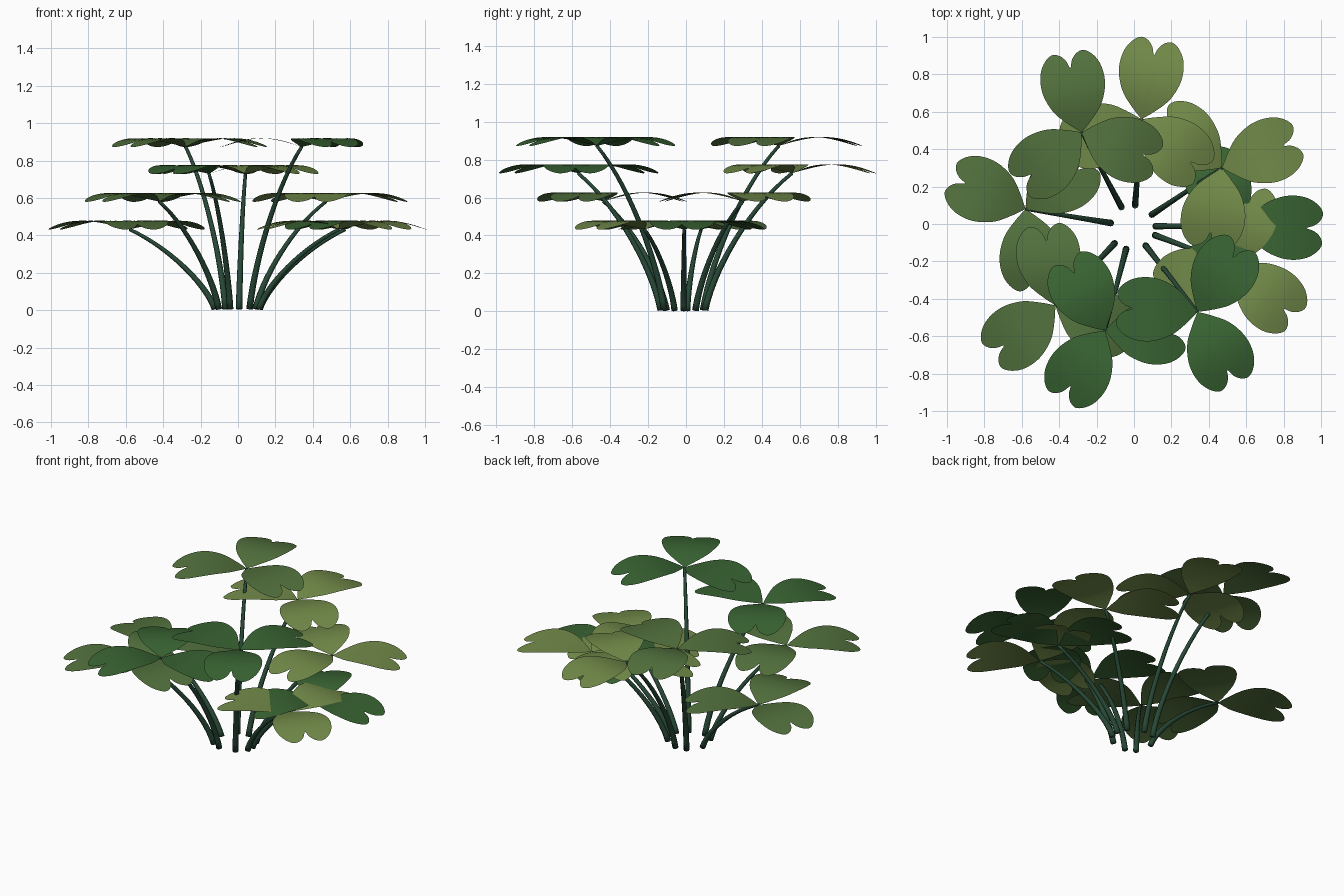
import bpy, bmesh
from math import sin, cos, pi, radians
from mathutils import Vector

if "Cube" in bpy.data.objects:
    bpy.data.objects.remove(bpy.data.objects["Cube"])


def material(name, rgb):
    m = bpy.data.materials.new(name)
    m.diffuse_color = (*rgb, 1)
    m.use_nodes = True
    m.node_tree.nodes["Principled BSDF"].inputs["Base Color"].default_value = m.diffuse_color
    return m


LIGHT = material("light_leaf", (0.17, 0.26, 0.068))
MID = material("mid_leaf", (0.085, 0.165, 0.047))
DARK = material("dark_leaf", (0.04, 0.125, 0.032))
STEM = material("stem_green", (0.02, 0.065, 0.037))

# Half outline of one heart-shaped leaflet: distance from stem, half width
HALF = [(0, 0), (.05, .057), (.12, .122), (.2, .16), (.275, .172), (.35, .16),
        (.405, .127), (.433, .085), (.422, .045), (.39, .016), (.35, 0)]


def smooth_outline(pts, steps=4):
    p = [Vector(q) for q in pts]
    p = [p[0] * 2 - p[1]] + p + [Vector((pts[-2][0], -pts[-2][1]))]
    out = []
    for a, b, c, d in zip(p, p[1:], p[2:], p[3:]):
        for k in range(steps):
            t = k / steps
            out.append(0.5 * (2 * b + (c - a) * t + (2 * a - 5 * b + 4 * c - d) * t * t
                              + (3 * b - a - 3 * c + d) * t ** 3))
    return out[1:] + [p[-2]]


side = smooth_outline(HALF)
OUTLINE = side + [Vector((q.x, -q.y)) for q in reversed(side[:-1])]


def finish(bm, name, mat):
    me = bpy.data.meshes.new(name)
    bm.to_mesh(me)
    bm.free()
    me.materials.append(mat)
    for f in me.polygons:
        f.use_smooth = True
    ob = bpy.data.objects.new(name, me)
    bpy.context.collection.objects.link(ob)


# Three arched leaflets meeting on top of a stem
def leaf(name, centre, turn, mat, rings=8):
    bm = bmesh.new()
    for n in range(3):
        a = radians(turn + 120 * n)

        def place(q):
            z = 0.046 * sin(pi * q.x / 0.43)
            return centre + Vector((q.x * cos(a) - q.y * sin(a),
                                    q.x * sin(a) + q.y * cos(a), z))

        hub = bm.verts.new(centre)
        prev = None
        for r in range(1, rings + 1):
            ring = [bm.verts.new(place(q * (r / rings))) for q in OUTLINE]
            for i in range(len(ring) - 1):
                if prev:
                    bm.faces.new((prev[i + 1], prev[i], ring[i], ring[i + 1]))
                else:
                    bm.faces.new((ring[i + 1], hub, ring[i]))
            prev = ring
    bmesh.ops.recalc_face_normals(bm, faces=bm.faces)
    bm.normal_update()
    for f in bm.faces:
        if f.normal.z < 0:
            f.normal_flip()
    finish(bm, name, mat)


# Tapered stem along a cubic curve from the ground to the leaf
def stem(name, base, top, sides=8, steps=14):
    d = top - base
    p1 = base + Vector((d.x * .1, d.y * .1, d.z * .3))
    p2 = base + Vector((d.x * .52, d.y * .52, d.z * .76))
    bm = bmesh.new()
    prev = None
    for k in range(steps + 1):
        t = k / steps
        s = 1 - t
        c = base * s ** 3 + p1 * 3 * s * s * t + p2 * 3 * s * t * t + top * t ** 3
        tan = (p1 - base) * s * s + (p2 - p1) * 2 * s * t + (top - p2) * t * t
        rot = tan.to_track_quat('Z', 'Y')
        r = 0.018 - 0.009 * t
        ring = [bm.verts.new(c + rot @ Vector((r * cos(2 * pi * i / sides),
                                               r * sin(2 * pi * i / sides), 0)))
                for i in range(sides)]
        if prev:
            for i in range(sides):
                j = (i + 1) % sides
                bm.faces.new((prev[i], prev[j], ring[j], ring[i]))
        else:
            bm.faces.new(ring[::-1])
        prev = ring
    bm.faces.new(prev)
    finish(bm, name, STEM)


HEIGHTS = [.432, .58, .729, .873]
# base x, y, leaf x, y, leaf turn, colour
PLANTS = [
    (.115, -.012, .575, -.01, -2, DARK),
    (.095, .05, .47, .30, 20, LIGHT),
    (.006, .10, .04, .56, 79, LIGHT),
    (-.067, .09, -.28, .49, 100, MID),
    (-.123, .005, -.58, .08, 157, MID),
    (-.103, -.103, -.42, -.435, 218, MID),
    (-.042, -.133, -.155, -.57, 238, DARK),
    (.062, -.115, .34, -.47, 297, DARK),
    (.112, -.06, .54, -.22, -42, LIGHT),
]
for i, (bx, by, tx, ty, turn, mat) in enumerate(PLANTS):
    top = Vector((tx, ty, HEIGHTS[i % 4]))
    stem(f"stem_{i + 1}", Vector((bx, by, .006)), top)
    leaf(f"leaf_{i + 1}", top, turn, mat)
